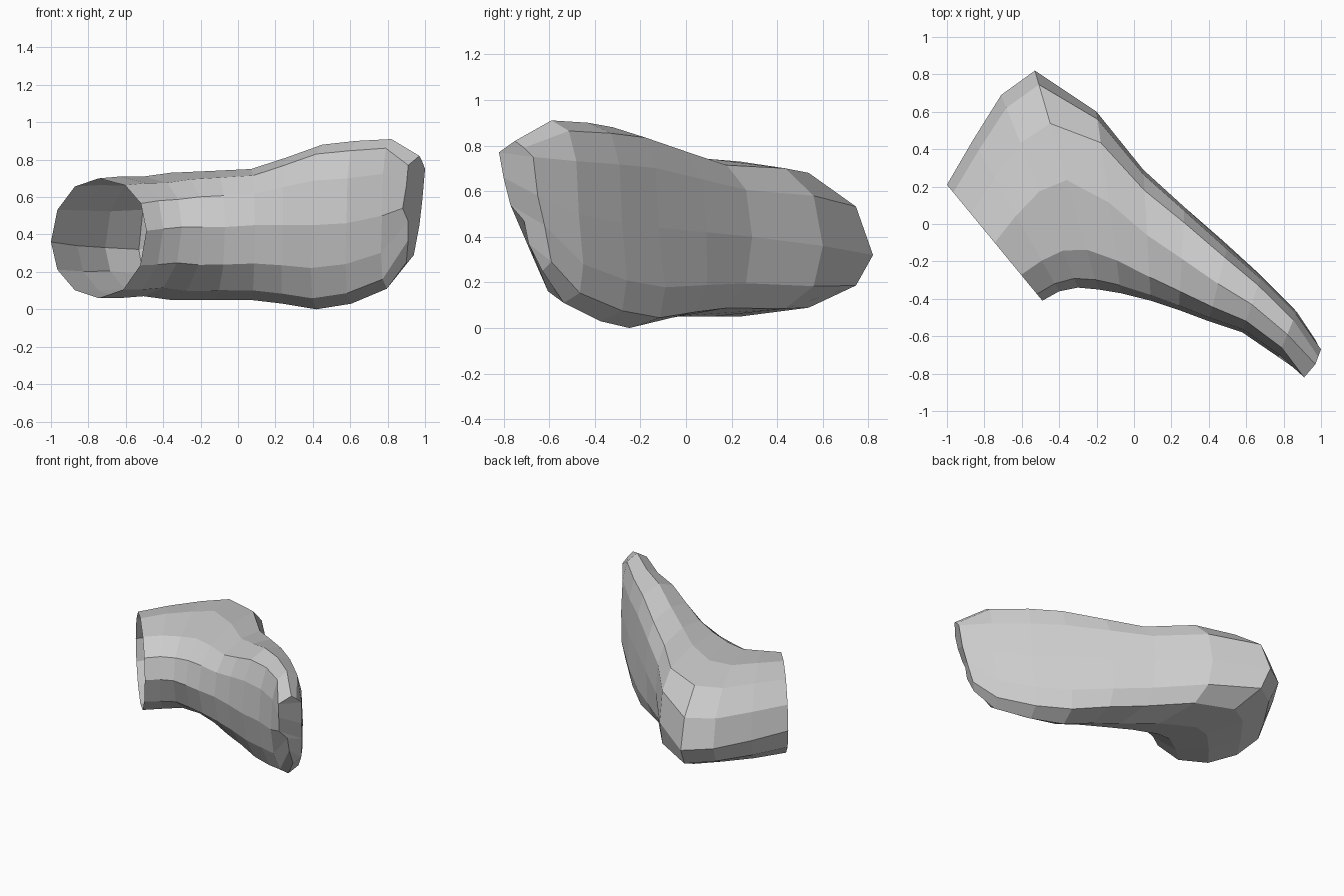
import bpy, bmesh
from math import sin, cos, pi

SIDES = 12

# Rings from cuff, round the elbow, to the upper end:
# inner x, y, z | outer x, y, z | bottom z, top z | inner, outer roundness | bottom lean
rings = [
    (-0.49, -0.41, 0.42, -1.00, 0.21, 0.36, 0.06, 0.70, 0.85, 1.0, 0),
    (-0.40, -0.36, 0.43, -0.86, 0.45, 0.34, 0.06, 0.71, 0.75, 1.0, 0),
    (-0.30, -0.34, 0.44, -0.71, 0.69, 0.33, 0.07, 0.71, 0.7, 1.0, 0),
    (-0.19, -0.35, 0.44, -0.53, 0.82, 0.32, 0.05, 0.73, 0.65, 0.95, 0),
    (-0.07, -0.37, 0.44, -0.20, 0.60, 0.36, 0.05, 0.74, 0.65, 0.6, 0),
    (0.09, -0.41, 0.45, 0.05, 0.29, 0.40, 0.05, 0.75, 0.65, 0.55, 0),
    (0.24, -0.46, 0.45, 0.27, 0.09, 0.42, 0.03, 0.81, 0.65, 0.5, 0.04),
    (0.40, -0.52, 0.45, 0.50, -0.12, 0.44, 0.00, 0.88, 0.7, 0.5, 0.08),
    (0.58, -0.58, 0.46, 0.68, -0.28, 0.46, 0.03, 0.90, 0.75, 0.55, 0.06),
    (0.77, -0.71, 0.50, 0.87, -0.47, 0.50, 0.11, 0.91, 0.75, 0.65, 0.06),
]

# Narrow, slanted upper end with a small notch on the inner side
end_ring = [
    (0.88, -0.77, 0.54), (0.90, -0.80, 0.66), (0.91, -0.82, 0.77),
    (0.97, -0.75, 0.82), (0.985, -0.71, 0.79), (1.00, -0.67, 0.75),
    (0.985, -0.65, 0.58), (0.97, -0.62, 0.45), (0.94, -0.59, 0.29),
    (0.90, -0.63, 0.25), (0.91, -0.69, 0.37), (0.91, -0.71, 0.47),
]


def ring_points(ix, iy, iz, ox, oy, oz, zb, zt, p_in, p_out, lean):
    pts = []
    for k in range(SIDES):
        t = 2 * pi * k / SIDES
        c, s = -cos(t), sin(t)
        p = p_out if c > 0 else p_in
        if c < 0 and s < 0:            # rounder underside on the inner side
            p = 0.95
        c = abs(c) ** p * (1 if c > 0 else -1)
        s = abs(s) ** ((1 + p) / 2) * (1 if s > 0 else -1)
        if k * 4 in (SIDES, 3 * SIDES):
            c = 0
        u = 0.5 + 0.5 * c
        mid = iz + (oz - iz) * u
        z = mid + s * ((zt - mid) if s > 0 else (mid - zb))
        shift = lean * max(0, -s)
        pts.append((ix + (ox - ix) * u - 0.4 * shift,
                    iy + (oy - iy) * u + 0.9 * shift, z))
    return pts


# Bent sleeve, open at the cuff and closed at the upper end
bm = bmesh.new()
sections = [ring_points(*r) for r in rings] + [end_ring]
loops = [[bm.verts.new(q) for q in sec] for sec in sections]
for a, b in zip(loops, loops[1:]):
    for k in range(SIDES):
        n = (k + 1) % SIDES
        bm.faces.new((a[k], a[n], b[n], b[k]))
# End cap in strips across the narrow opening
e = loops[-1]
for q in ((2, 3, 4, 5), (1, 2, 5, 6), (0, 1, 6, 7), (11, 0, 7), (10, 11, 7, 8), (9, 10, 8)):
    bm.faces.new([e[i] for i in q])
bmesh.ops.recalc_face_normals(bm, faces=bm.faces)
mesh = bpy.data.meshes.new("bent_sleeve")
bm.to_mesh(mesh)
bm.free()
sleeve = bpy.data.objects.new("bent_sleeve", mesh)
bpy.context.collection.objects.link(sleeve)
